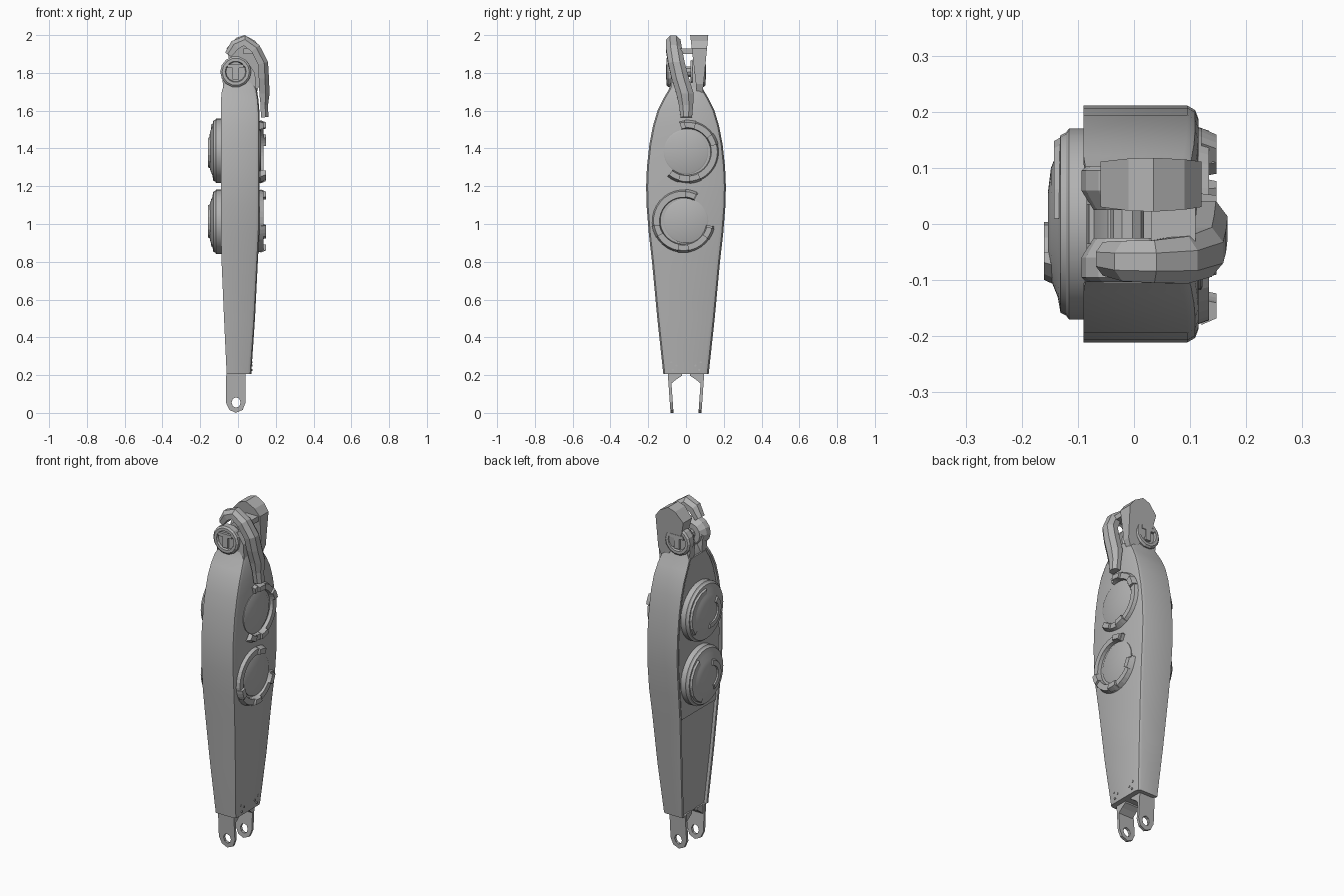
import bpy, bmesh, math
from mathutils import Vector

if "Cube" in bpy.data.objects:
    bpy.data.objects.remove(bpy.data.objects["Cube"])

grey = bpy.data.materials.new("grey metal")
grey.diffuse_color = (0.45, 0.45, 0.45, 1)
grey.use_nodes = True
grey.node_tree.nodes["Principled BSDF"].inputs["Base Color"].default_value = grey.diffuse_color


def finish(name, bm, smooth=None):
    bmesh.ops.remove_doubles(bm, verts=bm.verts, dist=1e-5)
    bmesh.ops.recalc_face_normals(bm, faces=bm.faces)
    me = bpy.data.meshes.new(name)
    bm.to_mesh(me)
    bm.free()
    ob = bpy.data.objects.new(name, me)
    bpy.context.collection.objects.link(ob)
    me.materials.append(grey)
    if smooth:
        bpy.ops.object.select_all(action='DESELECT')
        ob.select_set(True)
        bpy.context.view_layer.objects.active = ob
        bpy.ops.object.shade_smooth_by_angle(angle=math.radians(smooth))
    return ob


def loft(name, sections, smooth=None, caps=True, closed=False):
    """Skin a list of equal-length closed sections."""
    bm = bmesh.new()
    rows = [[bm.verts.new(p) for p in s] for s in sections]
    n = len(rows[0])
    pairs = list(zip(rows, rows[1:])) + ([(rows[-1], rows[0])] if closed else [])
    for a, b in pairs:
        for i in range(n):
            j = (i + 1) % n
            bm.faces.new((a[i], a[j], b[j], b[i]))
    if caps and not closed:
        bm.faces.new(rows[0])
        bm.faces.new(rows[-1])
    return finish(name, bm, smooth)


def turned(name, centre, axis, profile, n=32, smooth=35):
    """Stack of circles (offset along axis, radius)."""
    secs = []
    for d, r in profile:
        ring = []
        for k in range(n):
            a = math.tau * k / n
            u, v = r * math.cos(a), r * math.sin(a)
            off = (d, u, v) if axis == 'x' else (u, d, v)
            ring.append(Vector(centre) + Vector(off))
        secs.append(ring)
    return loft(name, secs, smooth)


def arc(name, cy, cz, r0, r1, x0, x1, a0, a1, n):
    """Flat curved bar lying on a side face."""
    secs = []
    for k in range(n + 1):
        a = math.radians(a0 + (a1 - a0) * k / n)
        c, s = math.cos(a), math.sin(a)
        secs.append([(x, cy + r * c, cz + r * s)
                     for x, r in ((x0, r0), (x1, r0 + .006), (x1, r1 - .012), (x0, r1))])
    return loft(name, secs)


def box(name, lo, hi):
    x0, y0, z0 = lo
    x1, y1, z1 = hi
    return loft(name, [[(x0, y0, z), (x1, y0, z), (x1, y1, z), (x0, y1, z)] for z in (z0, z1)])


# Main casing: height, half width, left x, right x
stations = [(.205, .12, -.06, .07), (.5, .152, -.074, .09), (.8, .18, -.087, .105),
            (.95, .197, -.09, .113), (1.1, .209, -.09, .115), (1.2, .211, -.09, .115),
            (1.3, .207, -.09, .115), (1.42, .194, -.09, .115), (1.52, .175, -.09, .115),
            (1.6, .151, -.09, .113), (1.66, .122, -.09, .108), (1.71, .092, -.085, .1),
            (1.75, .08, -.06, .085)]
secs = []
for z, h, l, r in stations:
    half = [(l + .014, h - .02), (l, h - .014), (l, h), (r - .02, h), (r - .006, h - .008), (r, h - .024)]
    secs.append([(x, y, z) for x, y in half] + [(x, -y, z) for x, y in reversed(half)])
loft("casing", secs, 30)

# Raised backing plate behind the round covers
loft("backing_plate", [[(-.07, -h + .024, z), (-.07, h - .024, z), (l + .005, h - .024, z), (l + .005, -h + .024, z)]
                       for z, h, l, r in stations[2:12]])

# Round covers on the left side, each with a raised curved flap
for label, cz, turn in (("upper", 1.388, 20), ("lower", 1.012, -10)):
    turned(label + "_round_cover", (0, 0, cz), 'x',
           [(-.07, .17), (-.116, .17), (-.121, .163), (-.131, .158), (-.136, .13), (-.148, .1),
            (-.153, .06)], 32, 20)
    arc(label + "_cover_flap", -.012, cz, .055, .1, -.135, -.16, 110 + turn, 260 + turn, 7)
    arc(label + "_cover_rib", .01, cz, .095, .15, -.12, -.143, -60 + turn, 70 + turn, 6)

# Broken rings and centre discs on the right side
for label, cy, cz, a0, a1, pads in (("upper", .008, 1.382, -125, 105, (-118, -75, 25, 85)),
                                    ("lower", -.014, 1.016, 62, 350, (75, 200, 270, 335))):
    arc(label + "_ring", cy, cz, .12, .17, .1, .134, a0, a1, 26)
    for a in pads:
        arc(label + "_ring_pad", cy, cz, .122, .168, .12, .147, a - 11, a + 11, 3)
    turned(label + "_disc", (0, 0, cz), 'x', [(.1, .118), (.119, .118), (.122, .112)])

# Fork prongs with pin holes, and the webs that join them
outline = [(.04, .055), (.04, .21), (-.01, .21), (-.062, .21), (-.064, .055), (-.046, .016), (-.012, 0), (.025, .016)]
hole = [(-.01 + .024 * math.cos(k * math.pi / 4), .055 + .028 * math.sin(k * math.pi / 4)) for k in range(8)]
for side, s in (("front", -1), ("back", 1)):
    loops = [(outline, .066), (outline, .082), (hole, .082), (hole, .066)]
    loft(side + "_fork_prong", [[(x, s * (y + .07 * z), z) for x, z in pts] for pts, y in loops], closed=True)
    loft(side + "_fork_web", [[(x, s * .022, .196), (x, s * .05, .178), (x, s * .078, .155),
                               (x, s * .09, .21), (x, s * .022, .21)] for x in (-.055, .04)])
    for i, (y, z) in enumerate(((.078, .268), (.07, .228), (.05, .25))):
        turned(side + "_rivet", (.07, s * y, z), 'x', [(-.005, .006), (.007, .006)], 6)

# Neck cheeks and hinge barrel
for side, s in (("front", -1), ("back", 1)):
    cheek = [(-.075, 1.68), (.098, 1.68), (.09, 1.8), (.05, 1.86), (-.05, 1.86), (-.085, 1.8)]
    loft(side + "_neck_cheek", [[(x, s * y, z) for x, z in cheek] for y in (.035, .08)])
    turned(side + "_hinge_cap", (-.012, 0, 1.806), 'y',
           [(s * .025, .06), (s * .06, .082), (s * .095, .082), (s * .103, .072),
            (s * .103, .056), (s * .09, .052)], 14, None)
    y0, y1 = sorted((s * .085, s * .105))
    box(side + "_hinge_bar", (-.055, y0, 1.825), (.03, y1, 1.845))
    box(side + "_hinge_stem", (-.028, y0, 1.765), (.004, y1, 1.825))
turned("hinge_pin", (-.012, 0, 1.806), 'y', [(-.09, .03), (.09, .03)], 10)

# Back arm: tall plate that widens toward the top
arm = [(-.045, 1.86), (-.06, 1.93), (-.01, 1.985), (.035, 2.0), (.09, 1.97), (.12, 1.93), (.115, 1.74), (.085, 1.66)]


def arm_y(z, outer):
    t = (z - 1.66) / .34
    return (.085 + .033 * t) if outer else (.062 - .04 * t)


loft("back_arm", [[(x, arm_y(z, o), z) for x, z in arm] for o in (False, True)])

# Bridge between the two arms
box("arm_bridge", (.03, -.04, 1.9), (.11, .05, 1.93))

# Front strap: bent bar curving over the hinge and down the right side
path = [(-.05, -.062, 1.895), (-.015, -.066, 1.945), (.035, -.067, 1.968), (.09, -.064, 1.928),
        (.13, -.05, 1.85), (.134, -.03, 1.77), (.137, -.005, 1.69), (.137, .0, 1.63), (.139, .002, 1.565)]
widths = [.03, .036, .038, .042, .044, .046, .046, .038, .03]
secs = []
for i, p in enumerate(path):
    d = Vector(path[min(i + 1, len(path) - 1)]) - Vector(path[max(i - 1, 0)])
    nrm = Vector((-d.z, 0, d.x)).normalized()
    w, t = widths[i], .03 if 0 < i < 7 else .022
    secs.append([Vector(p) + Vector((0, u * w, 0)) + nrm * v * t
                 for u, v in ((-1, -.8), (-1, .3), (-.45, 1), (.4, 1), (1, .3), (1, -.8))])
loft("front_strap", secs)
